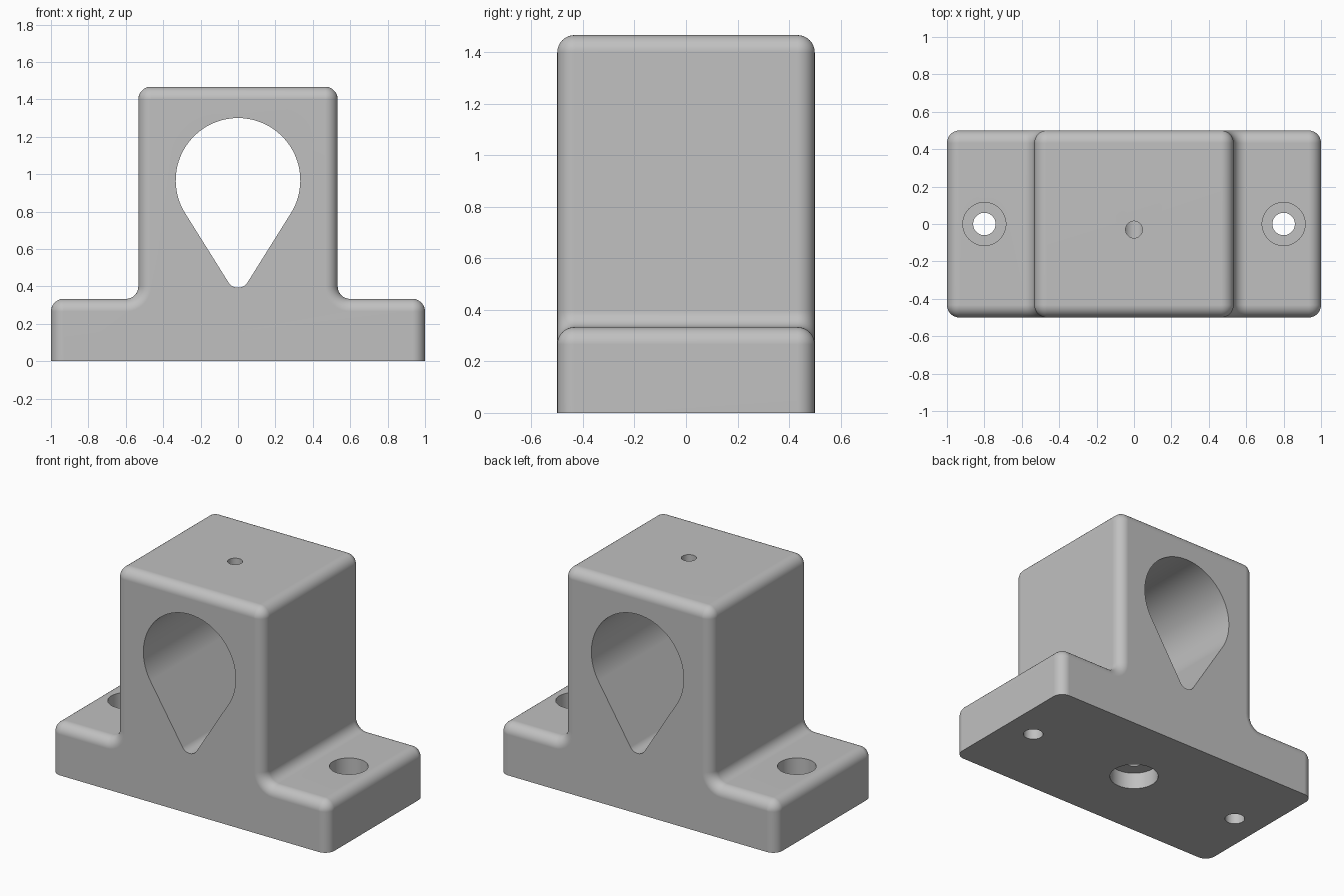
import bpy
import bmesh
from math import sin, cos, pi, asin

cube = bpy.data.objects.get("Cube")
if cube:
    bpy.data.objects.remove(cube)

R = 0.067                     # edge rounding radius
BASE_X, BASE_Z = 1.0, 0.333   # base half width and height
TOWER_X, TOWER_Z = 0.533, 1.467
HALF_Y = 0.5
STEPS = 8

grey = bpy.data.materials.new("plain grey")
grey.use_nodes = True
grey.diffuse_color = (0.53, 0.53, 0.53, 1)
grey.node_tree.nodes["Principled BSDF"].inputs["Base Color"].default_value = (0.53, 0.53, 0.53, 1)


def arc(cx, cz, r, start, end, steps=STEPS):
    angles = [start + (end - start) * i / steps for i in range(steps + 1)]
    return [(cx + r * cos(a), cz + r * sin(a)) for a in angles]


def outline(inset):
    """Stepped profile, offset inwards everywhere but at the bottom."""
    half = [(BASE_X - inset, 0)]
    half += arc(BASE_X - R, BASE_Z - R, R - inset, 0, pi / 2)
    half += arc(TOWER_X + R, BASE_Z + R, R + inset, 1.5 * pi, pi)
    half += arc(TOWER_X - R, TOWER_Z - R, R - inset, 0, pi / 2)
    return half + [(-x, z) for x, z in reversed(half)]


def loft(name, layers):
    """Skin a list of (y, outline) layers and cap both ends."""
    bm = bmesh.new()
    rings = [[bm.verts.new((x, y, z)) for x, z in pts] for y, pts in layers]
    n = len(rings[0])
    for a, b in zip(rings, rings[1:]):
        for i in range(n):
            j = (i + 1) % n
            bm.faces.new((a[i], a[j], b[j], b[i]))
    bm.faces.new(rings[0])
    bm.faces.new(rings[-1])
    bmesh.ops.remove_doubles(bm, verts=bm.verts, dist=0.0001)
    bmesh.ops.recalc_face_normals(bm, faces=bm.faces)
    mesh = bpy.data.meshes.new(name)
    bm.to_mesh(mesh)
    bm.free()
    mesh.materials.append(grey)
    obj = bpy.data.objects.new(name, mesh)
    bpy.context.collection.objects.link(obj)
    return obj


def drill(name, x, y, r, z0, z1):
    bpy.ops.mesh.primitive_cylinder_add(vertices=48, radius=r, depth=z1 - z0,
                                        location=(x, y, (z0 + z1) / 2))
    obj = bpy.context.object
    obj.name = name
    obj.data.materials.append(grey)
    return obj


# Body: stepped block with rounded front and back edges
turns = [pi / 2 * i / STEPS for i in range(STEPS + 1)]
back = [(HALF_Y - R + R * sin(t), outline(R * (1 - cos(t)))) for t in turns]
front = [(-y, pts) for y, pts in reversed(back)]
body = loft("mounting_block", front + back)

# Teardrop opening: a large and a small arc joined by tangents
big_r, big_z, tip_r, tip_z = 0.333, 0.967, 0.06, 0.453
tilt = asin((big_r - tip_r) / (big_z - tip_z))
drop = arc(0, big_z, big_r, -tilt, pi + tilt, 64)
drop += arc(0, tip_z, tip_r, pi + tilt, 2 * pi - tilt, 16)
cutters = [loft("teardrop_cutter", [(-0.7, drop), (0.7, drop)])]

# Counterbored screw holes in both feet
for side in (-1, 1):
    cutters.append(drill("counterbore_cutter", 0.8 * side, 0, 0.115, 0.167, 0.6))
    cutters.append(drill("screw_hole_cutter", 0.8 * side, 0, 0.06, -0.2, 0.3))

# Set screw hole on top, stepped blind pocket underneath
cutters.append(drill("set_screw_cutter", 0, -0.03, 0.045, 1.0, 1.7))
cutters.append(drill("pocket_cutter", 0, 0, 0.147, -0.2, 0.108))
cutters.append(drill("pocket_pilot_cutter", 0, 0, 0.06, 0.0, 0.34))

bpy.ops.object.select_all(action="DESELECT")
body.select_set(True)
bpy.context.view_layer.objects.active = body
for cutter in cutters:
    cutter.hide_render = True
    cut = body.modifiers.new("cut", "BOOLEAN")
    cut.operation = "DIFFERENCE"
    cut.solver = "EXACT"
    cut.object = cutter
    bpy.ops.object.modifier_apply(modifier=cut.name)
    bpy.data.objects.remove(cutter)

# Smooth fillets, crisp hole rims, flat large faces
bpy.ops.object.shade_smooth_by_angle(angle=pi / 6)
weighted = body.modifiers.new("weighted normals", "WEIGHTED_NORMAL")
weighted.keep_sharp = True
